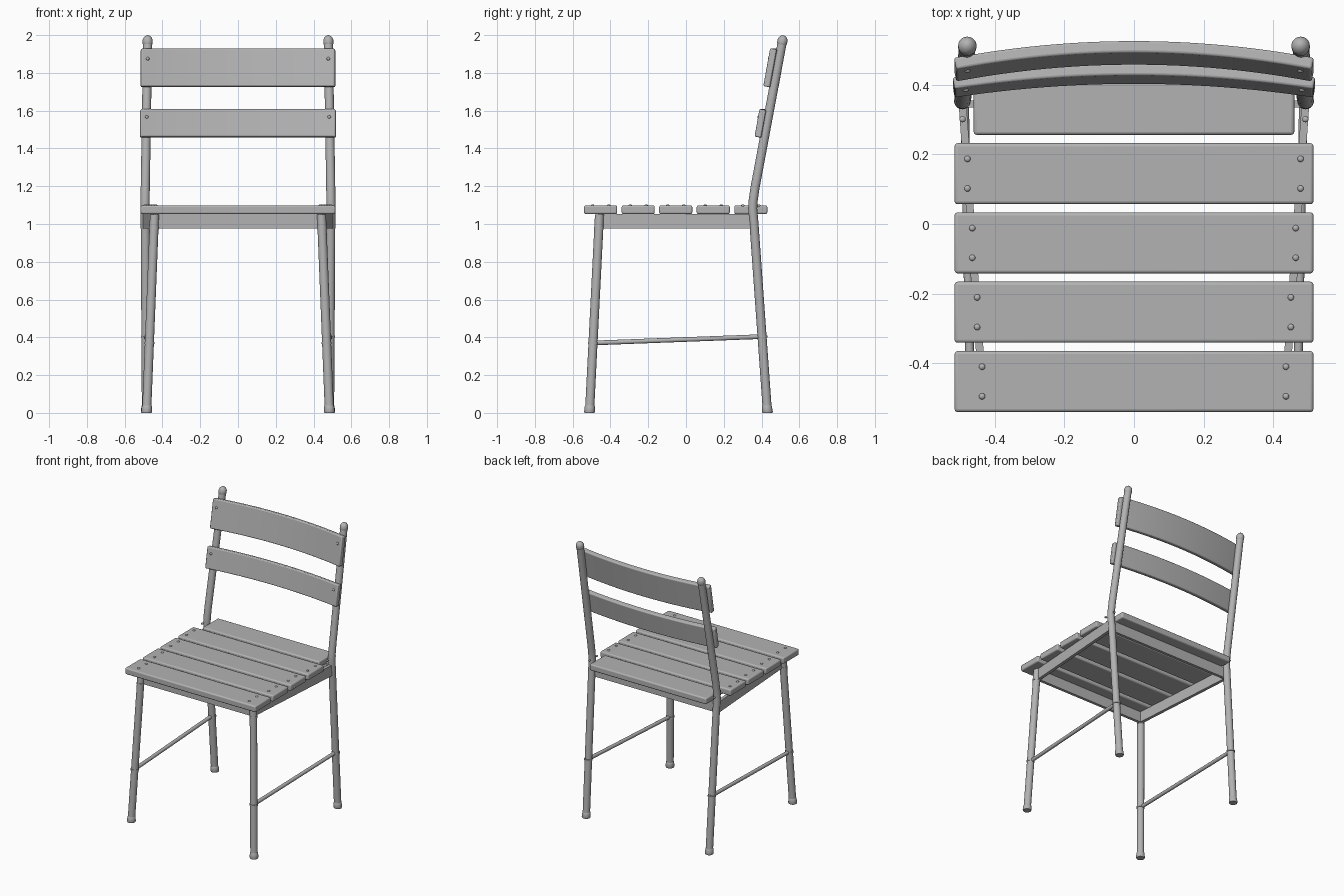
import bpy, bmesh, math
from mathutils import Vector

if "Cube" in bpy.data.objects:
    bpy.data.objects.remove(bpy.data.objects["Cube"])

grey = bpy.data.materials.new("grey")
grey.diffuse_color = (0.45, 0.45, 0.45, 1)
grey.use_nodes = True
grey.node_tree.nodes["Principled BSDF"].inputs["Base Color"].default_value = grey.diffuse_color

def finish(bm, name, bevel=0):
    bmesh.ops.recalc_face_normals(bm, faces=bm.faces)
    me = bpy.data.meshes.new(name)
    bm.to_mesh(me)
    bm.free()
    ob = bpy.data.objects.new(name, me)
    bpy.context.collection.objects.link(ob)
    me.materials.append(grey)
    if bevel:
        m = ob.modifiers.new("bevel", 'BEVEL')
        m.width, m.segments, m.limit_method, m.angle_limit = bevel, 3, 'ANGLE', math.radians(50)
    bpy.ops.object.select_all(action='DESELECT')
    ob.select_set(True)
    bpy.context.view_layer.objects.active = ob
    bpy.ops.object.shade_smooth_by_angle(angle=math.radians(40))
    return ob

def loft(bm, rings):
    loops = [[bm.verts.new(p) for p in r] for r in rings]
    n = len(loops[0])
    for a, b in zip(loops, loops[1:]):
        for i in range(n):
            bm.faces.new((a[i], a[(i + 1) % n], b[(i + 1) % n], b[i]))
    bm.faces.new(loops[0][::-1])
    bm.faces.new(loops[-1])

def tube(name, pts, radii, n=20, level=False):
    """Round tube along points; level=True keeps rings horizontal."""
    pts = [Vector(p) for p in pts]
    rings = []
    for i, p in enumerate(pts):
        d = pts[min(i + 1, len(pts) - 1)] - pts[max(i - 1, 0)]
        q = Vector((0, 0, 1)).rotation_difference(Vector((0, 0, 1)) if level else d)
        rings.append([p + q @ Vector((math.cos(t) * radii[i], math.sin(t) * radii[i], 0))
                      for t in (2 * math.pi * k / n for k in range(n))])
    bm = bmesh.new()
    loft(bm, rings)
    return finish(bm, name)

def beam(name, a, b, thick, z0, z1, bevel=0.0):
    """Upright plate between two xy points."""
    a, b = Vector(a), Vector(b)
    d = (b - a).normalized()
    s = Vector((-d.y, d.x)) * thick / 2
    bm = bmesh.new()
    loft(bm, [[(p.x, p.y, z) for p in (a - s, b - s, b + s, a + s)] for z in (z0, z1)])
    return finish(bm, name, bevel)

def screw(name, pos, direction, r=0.009):
    bm = bmesh.new()
    bmesh.ops.create_uvsphere(bm, u_segments=12, v_segments=8, radius=r)
    bmesh.ops.scale(bm, vec=(1, 1, 0.7), verts=bm.verts)
    bmesh.ops.rotate(bm, verts=bm.verts,
                     matrix=Vector((0, 0, 1)).rotation_difference(Vector(direction)).to_matrix())
    bmesh.ops.translate(bm, vec=pos, verts=bm.verts)
    return finish(bm, name)

def back_slat(name, half, z0, z1, y0, y1, bow, thick=0.034, n=24):
    """Bowed slat; y0/y1 are the front-face centre depths at bottom and top."""
    rings = []
    for i in range(n + 1):
        x = half * (2 * i / n - 1)
        drop = bow * (x / half) ** 2
        nx = thick * 2 * bow * x / half ** 2
        rings.append([(x, y0 - drop, z0), (x + nx, y0 - drop + thick, z0 - 0.006),
                      (x + nx, y1 - drop + thick, z1 - 0.006), (x, y1 - drop, z1)])
    bm = bmesh.new()
    loft(bm, rings)
    return finish(bm, name, 0.007)

# seat slats, with screws following the tapered side rails
for i in range(5):
    y = -0.452 + 0.1988 * i
    w = 0.46 if i == 4 else 0.515
    beam("seat_slat", (-w, y), (w, y), 0.175, 1.053, 1.098, 0.009)
    for s in (-1, 1):
        for dy in (-0.0425, 0.0425):
            screw("seat_screw", (s * (0.436 + 0.014 * i), y + dy, 1.098), (0, 0, 1))

# bowed back slats and their screws
back_slat("upper_back_slat", 0.51, 1.73, 1.93, 0.456, 0.492, 0.048)
back_slat("lower_back_slat", 0.515, 1.463, 1.609, 0.401, 0.427, 0.039)
for s in (-1, 1):
    screw("back_screw", (s * 0.478, 0.440, 1.875), (0, -1, 0.18))
    screw("back_screw", (s * 0.483, 0.385, 1.567), (0, -1, 0.18))

# seat frame front and rear rails
beam("front_rail", (-0.44, -0.452), (0.44, -0.452), 0.02, 0.977, 1.053)
beam("rear_rail", (-0.485, 0.345), (0.485, 0.345), 0.02, 0.977, 1.053)

for s in (-1, 1):
    # side rail
    beam("side_rail", (s * 0.437, -0.445), (s * 0.492, 0.345), 0.022, 0.977, 1.053)
    # front leg
    top, bot = Vector((s * 0.442, -0.458, 1.05)), Vector((s * 0.484, -0.511, 0))
    at = lambda z: bot.lerp(top, z / 1.05)
    tube("front_leg", [at(0.02), at(1.05)], [0.024, 0.024], level=True)
    tube("front_leg_collar", [at(0.972), at(0.985)], [0.026, 0.026], level=True)
    # bent rear leg with rounded tip
    path = [(0.485, 0.43, 0.02), (0.491, 0.36, 1.0), (0.4925, 0.353, 1.08), (0.492, 0.355, 1.12),
            (0.491, 0.365, 1.19), (0.4785, 0.508, 1.955)]
    tube("rear_leg", [(s * x, y, z) for x, y, z in path], [0.024] * 6)
    tip = [Vector((s * (0.4785 - 0.016 * h), 0.508 + 0.18 * h, 1.955 + h))
           for h in (-0.005, 0, 0.02, 0.031, 0.039, 0.044)]
    tube("rear_leg_tip", tip, [0.024, 0.0265, 0.0265, 0.022, 0.014, 0.004])
    # feet
    tube("front_foot", [at(0), at(0.006), at(0.035), at(0.04)], [0.026, 0.029, 0.0265, 0.024], level=True)
    tube("rear_foot", [(s * 0.485, 0.431, 0), (s * 0.485, 0.431, 0.006), (s * 0.485, 0.428, 0.035),
                       (s * 0.485, 0.428, 0.04)], [0.026, 0.029, 0.0265, 0.024], level=True)
    # side stretcher with leg clips
    f, r = at(0.37), Vector((s * 0.4873, 0.404, 0.404))
    d = (r - f).normalized() * 0.022
    tube("side_stretcher", [f - d, r + d], [0.0125, 0.0125], 14)
    for p in (f, r):
        tube("stretcher_clip", [p - Vector((0, 0, 0.006)), p + Vector((0, 0, 0.006))], [0.027, 0.027])
